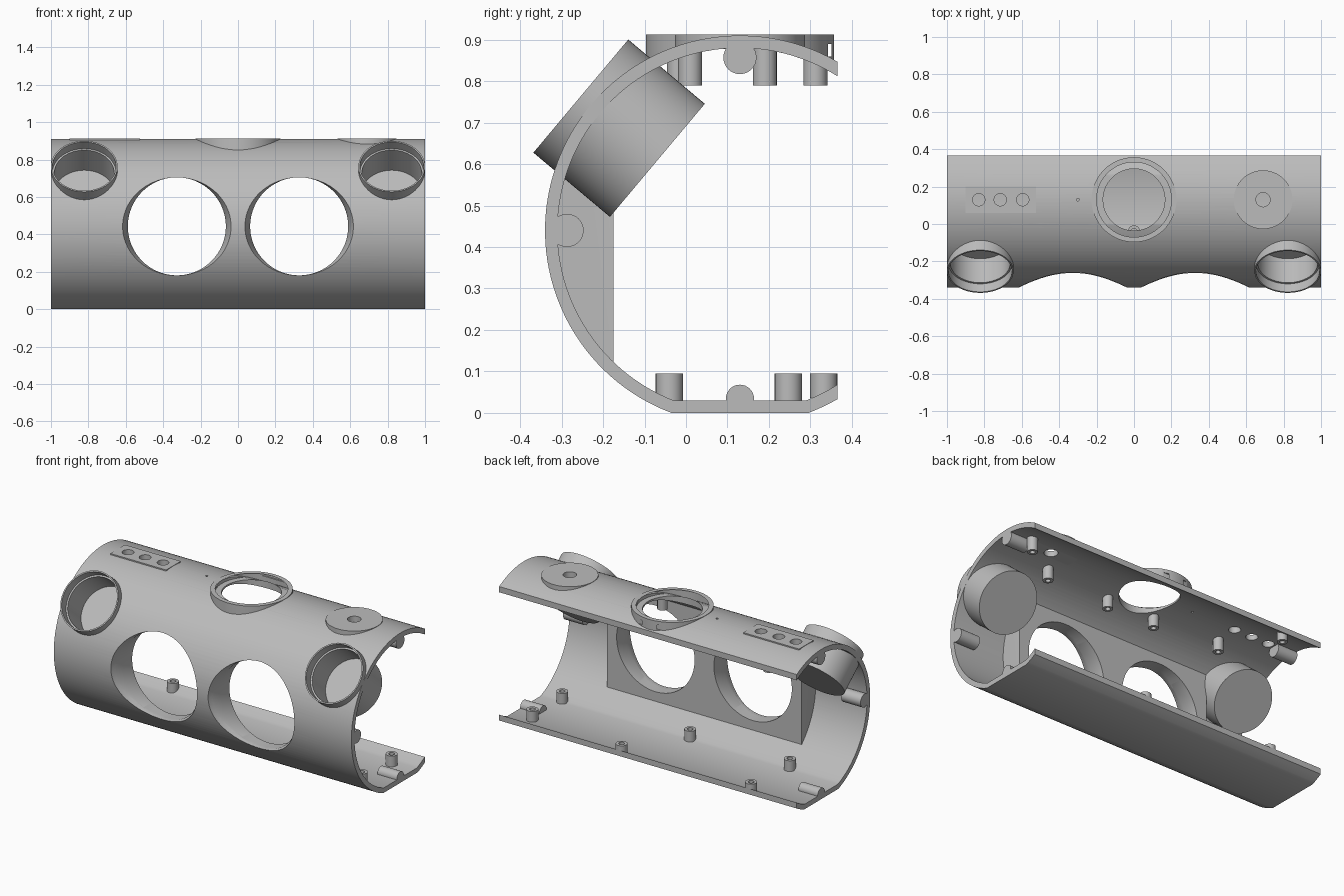
import bpy, bmesh, math
from mathutils import Matrix, Vector

if "Cube" in bpy.data.objects:
    bpy.data.objects.remove(bpy.data.objects["Cube"])

grey = bpy.data.materials.new("plain_grey")
grey.use_nodes = True
COLOR = (0.5, 0.5, 0.5, 1)
grey.diffuse_color = COLOR
grey.node_tree.nodes["Principled BSDF"].inputs["Base Color"].default_value = COLOR

CY, CZ, R_OUT, R_IN = 0.13, 0.44, 0.47, 0.44   # shell axis and radii
BACK = 0.365                                    # open back edge


def finish(bm, name, matrix=Matrix()):
    bmesh.ops.remove_doubles(bm, verts=bm.verts, dist=1e-5)
    bmesh.ops.recalc_face_normals(bm, faces=bm.faces)
    bm.transform(matrix)
    mesh = bpy.data.meshes.new(name)
    bm.to_mesh(mesh)
    bm.free()
    obj = bpy.data.objects.new(name, mesh)
    bpy.context.scene.collection.objects.link(obj)
    mesh.materials.append(grey)
    return obj


def lathe(name, profile, matrix=Matrix(), steps=64, closed=False):
    """Spin (radius, height) points round the local z axis."""
    bm = bmesh.new()
    vs = [bm.verts.new((r, 0, h)) for r, h in profile]
    pairs = list(zip(vs, vs[1:])) + ([(vs[-1], vs[0])] if closed else [])
    edges = [bm.edges.new(p) for p in pairs]
    bmesh.ops.spin(bm, geom=vs + edges, cent=(0, 0, 0), axis=(0, 0, 1),
                   angle=2 * math.pi, steps=steps)
    return finish(bm, name, matrix)


def cylinder(name, r, low, high, matrix=Matrix(), steps=64):
    return lathe(name, [(0, low), (r, low), (r, high), (0, high)], matrix, steps)


def prism(name, points, x0, x1):
    """Extrude a (y, z) outline along x."""
    bm = bmesh.new()
    face = bm.faces.new([bm.verts.new((x0, y, z)) for y, z in points])
    new = bmesh.ops.extrude_face_region(bm, geom=[face])["geom"]
    bmesh.ops.translate(bm, vec=(x1 - x0, 0, 0),
                        verts=[v for v in new if isinstance(v, bmesh.types.BMVert)])
    return finish(bm, name)


def arc(r, a, b, n):
    return [(CY + r * math.cos(a + (b - a) * i / n), CZ + r * math.sin(a + (b - a) * i / n))
            for i in range(n + 1)]


def cut(obj, cutters):
    for c in cutters:
        m = obj.modifiers.new("cut", "BOOLEAN")
        m.operation, m.solver, m.object = "DIFFERENCE", "EXACT", c
    dg = bpy.context.evaluated_depsgraph_get()
    mesh = bpy.data.meshes.new_from_object(obj.evaluated_get(dg))
    obj.modifiers.clear()
    obj.data = mesh


def at(x, y, z=0):
    return Matrix.Translation((x, y, z))


def outline(r, floor):
    """Open shell arc: back top edge, round the front, flat floor, back bottom edge."""
    end = math.acos((BACK - CY) / r)
    flat = math.asin((CZ - floor) / r)
    return (arc(r, end, math.pi + flat, 72)
            + arc(r, 2 * math.pi - flat, 2 * math.pi - end, 4))


# Main parts
shell = prism("shell", outline(R_OUT, 0) + outline(R_IN, 0.03)[::-1], -1, 1)
chord = math.acos((-0.175 - CY) / 0.45)
block = prism("front_block", arc(0.45, chord, 2 * math.pi - chord, 40), -0.655, 0.655)
ring = cylinder("top_ring", 0.227, 0.8, 0.912, at(0, CY), 96)
disc = lathe("top_disc", [(0.038, 0.878), (0.157, 0.878), (0.157, 0.912), (0.038, 0.912)],
             at(0.69, CY), closed=True)
plate = prism("button_plate", [(CY - 0.07, 0.885), (CY + 0.07, 0.885),
                               (CY + 0.07, 0.912), (CY - 0.07, 0.912)], -0.9, -0.525)

# Large flared front openings
to_front = Matrix.Rotation(math.radians(90), 4, "X")
openings = [lathe("opening_cutter", [(0, 0.1), (0.262, 0.1), (0.262, 0.26),
                                     (0.29, 0.34), (0.311, 0.4), (0, 0.4)],
                  at(x, 0, 0.443) @ to_front, 96) for x in (-0.327, 0.327)]

# Angled closed cups at both upper corners
bores = []
for side, x in (("right", -0.822), ("left", 0.822)):
    place = at(x, -0.069, 0.609) @ Matrix.Rotation(math.radians(50), 4, "X")
    lathe(side + "_cup", [(0, 0), (0.178, 0), (0.178, 0.241), (0.17, 0.241), (0.17, 0.185),
                          (0.16, 0.185), (0.16, 0.018), (0, 0.018)], place)
    bores.append(cylinder("bore_cutter", 0.174, 0.009, 0.4, place))

# Cutters for the top
ring_cuts = [cylinder("ring_hole_cutter", 0.165, 0.7, 1, at(0, CY), 96),
             cylinder("ring_ledge_cutter", 0.2, 0.89, 1, at(0, CY), 96)]
inside = cylinder("inside_cutter", R_IN, -1, 1,
                  at(0, CY, CZ) @ Matrix.Rotation(math.radians(90), 4, "Y"), 128)
slot = prism("slot_cutter", [(0.342, 0.86), (0.351, 0.86), (0.351, 0.89), (0.342, 0.89)],
             -0.1, 0.1)
buttons = [cylinder("button_cutter", 0.033, 0.7, 1, at(x, CY), 32)
           for x in (-0.83, -0.715, -0.595)]
small = [cylinder("disc_hole_cutter", 0.038, 0.7, 1, at(0.69, CY), 64),
         cylinder("pin_hole_cutter", 0.007, 0.7, 1, at(-0.3, CY), 16)]

cut(shell, openings + bores + ring_cuts + buttons + small)
cut(block, openings + bores)
cut(ring, [inside, slot] + ring_cuts)
cut(plate, buttons)
for c in openings + bores + ring_cuts + buttons + small + [inside, slot]:
    bpy.data.objects.remove(c)


def boss(name, x, y, r, low, high, hole_low, hole_high):
    """Screw post, with a blind hole from one end."""
    tip, base = (high, hole_low) if hole_high == high else (low, hole_high)
    root = low if tip == high else high
    lathe(name, [(0, root), (r, root), (r, tip), (r * 0.5, tip), (r * 0.5, base), (0, base)],
          at(x, y), 24)


# Screw posts on the floor
for x, y in ((0.86, -0.04), (0, -0.04), (-0.67, -0.04),
             (0.86, 0.247), (0.2, 0.332), (-0.67, 0.332)):
    low = 0.036 if y > 0.3 else 0.02
    boss("floor_post", x, y, 0.033, low, 0.095, 0.045, 0.095)

# Screw posts under the roof
for x, y in ((0.87, 0.19), (0.61, 0.01), (0.17, -0.017),
             (-0.15, -0.017), (-0.58, 0.01), (-0.775, 0.312)):
    near = max(abs(y - CY) - 0.03, 0)
    top = CZ + math.sqrt(R_IN ** 2 - near ** 2)
    boss("roof_post", x, y, 0.029, 0.79, top, 0.79, 0.83)

# Alignment pegs at both ends
turn = Matrix.Rotation(math.radians(90), 4, "Y")
for x in (-1, 0.87):
    for name, y, z, r in (("roof_peg", CY, 0.857, 0.04), ("front_peg", -0.287, CZ, 0.04),
                          ("floor_peg", CY, 0.034, 0.034)):
        cylinder(name, r, 0, 0.13, at(x, y, z) @ turn, 32)

# Smooth round surfaces, keep edges sharp
bpy.ops.object.select_all(action="DESELECT")
for obj in bpy.context.scene.objects:
    if obj.type == "MESH":
        obj.select_set(True)
        bpy.context.view_layer.objects.active = obj
bpy.ops.object.shade_smooth_by_angle(angle=math.radians(25))
